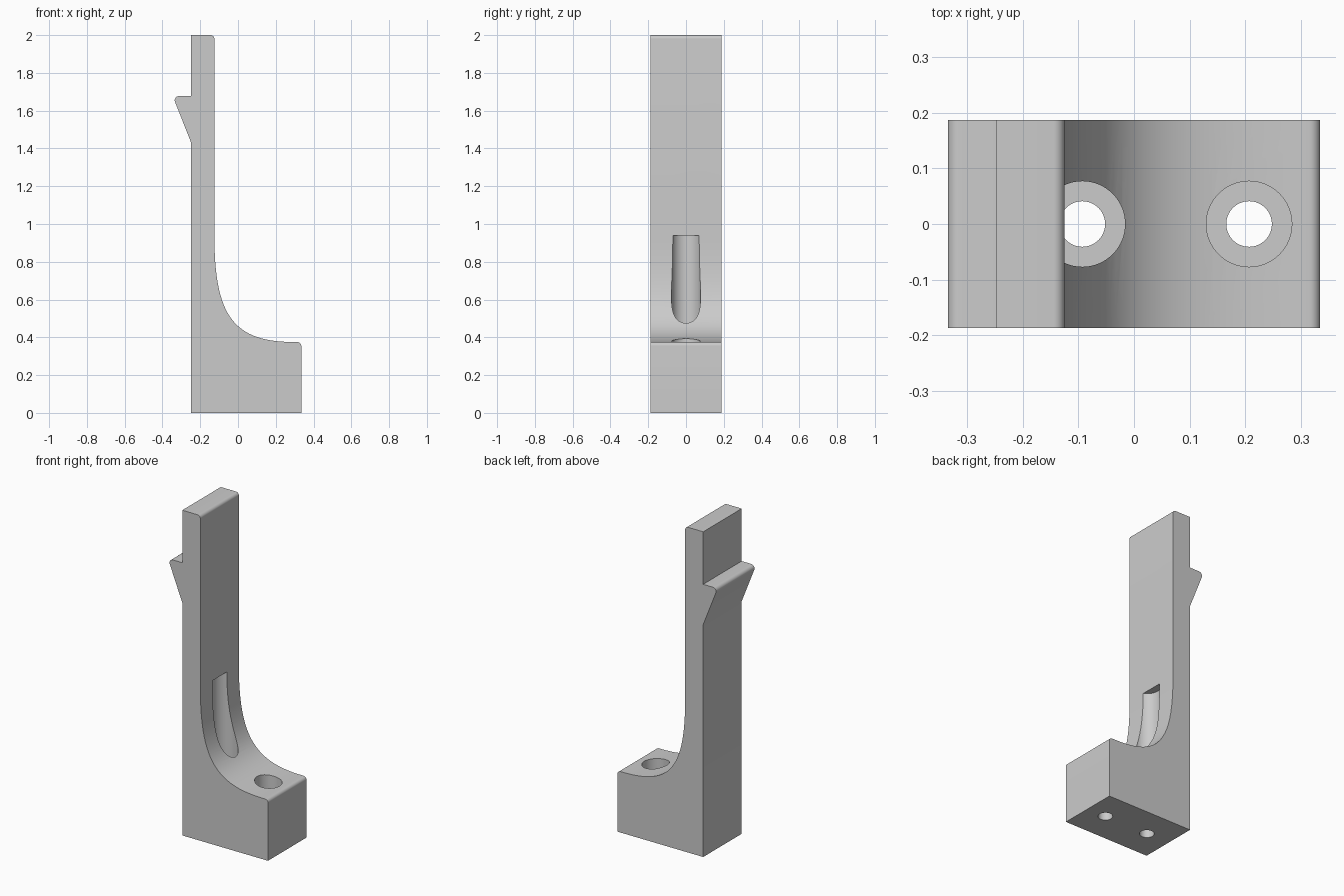
import bpy, bmesh
from math import tan
from mathutils import Vector

if "Cube" in bpy.data.objects:
    bpy.data.objects.remove(bpy.data.objects["Cube"], do_unlink=True)

HALF_W = 0.187          # half the width in y
BACK, FACE, FRONT = -0.248, -0.125, 0.335
BASE_TOP, SWEEP_TOP = 0.375, 0.94

grey = bpy.data.materials.new("plain grey")
grey.use_nodes = True
colour = (0.6, 0.6, 0.6, 1)
grey.diffuse_color = colour
grey.node_tree.nodes["Principled BSDF"].inputs["Base Color"].default_value = colour


def rounded(before, corner, after, radius, steps=8):
    """Points of a round that replaces one corner of the profile."""
    c = Vector(corner)
    a, b = (Vector(before) - c).normalized(), (Vector(after) - c).normalized()
    reach = radius / tan(a.angle(b) / 2)
    centre = c + (a + b).normalized() * (reach ** 2 + radius ** 2) ** 0.5
    start = (c + a * reach - centre).normalized()
    end = (c + b * reach - centre).normalized()
    return [centre + start.slerp(end, i / steps).normalized() * radius
            for i in range(steps + 1)]


def sweep(steps=32, pull=0.76):
    """Curve from the base top up to the upright."""
    corner = Vector((FACE, BASE_TOP))
    low, high = Vector((0.30, BASE_TOP)), Vector((FACE, SWEEP_TOP))
    p1, p2 = low.lerp(corner, pull), high.lerp(corner, pull)
    points = []
    for i in range(steps + 1):
        t = i / steps
        s = 1 - t
        points.append(low * s**3 + p1 * 3 * s * s * t + p2 * 3 * s * t * t + high * t**3)
    return points


# Side profile, extruded across the width
barb_foot, barb_tip, barb_root = (BACK, 1.43), (-0.3455, 1.677), (BACK, 1.677)
top_back, top_front = (BACK, 2), (FACE, 2)
profile = [(BACK, 0), (FRONT, 0)]
profile += rounded((FRONT, 0), (FRONT, BASE_TOP), (0, BASE_TOP), 0.02)
profile += sweep()
profile += rounded((FACE, 1), top_front, top_back, 0.02)
profile += [top_back, barb_root]
profile += rounded(barb_root, barb_tip, barb_foot, 0.022)
profile += [barb_foot]

bm = bmesh.new()
face = bm.faces.new([bm.verts.new((p[0], -HALF_W, p[1])) for p in profile])
extruded = bmesh.ops.extrude_face_region(bm, geom=[face])["geom"]
bmesh.ops.translate(bm, vec=(0, 2 * HALF_W, 0),
                    verts=[g for g in extruded if isinstance(g, bmesh.types.BMVert)])
bmesh.ops.recalc_face_normals(bm, faces=bm.faces)
mesh = bpy.data.meshes.new("clip_bracket")
bm.to_mesh(mesh)
bm.free()
mesh.materials.append(grey)
bracket = bpy.data.objects.new("clip_bracket", mesh)
bpy.context.collection.objects.link(bracket)


# Screw holes with wide bores above them
def cut_cylinder(x, radius, bottom, top):
    bpy.ops.mesh.primitive_cylinder_add(vertices=64, radius=radius, depth=top - bottom,
                                        location=(x, 0, (bottom + top) / 2))
    cutter = bpy.context.object
    cutter.name = "hole_cutter"
    cutter.hide_render = True
    cutter.data.materials.append(grey)
    cut = bracket.modifiers.new("hole", "BOOLEAN")
    cut.operation, cut.solver, cut.object = "DIFFERENCE", "EXACT", cutter
    bpy.ops.object.select_all(action="DESELECT")
    bracket.select_set(True)
    bpy.context.view_layer.objects.active = bracket
    bpy.ops.object.modifier_apply(modifier=cut.name)
    bpy.data.objects.remove(cutter, do_unlink=True)


for x in (-0.093, 0.207):
    cut_cylinder(x, 0.077, 0.187, SWEEP_TOP)
    cut_cylinder(x, 0.041, -0.1, 0.3)

bpy.ops.object.shade_smooth_by_angle(angle=0.5)
